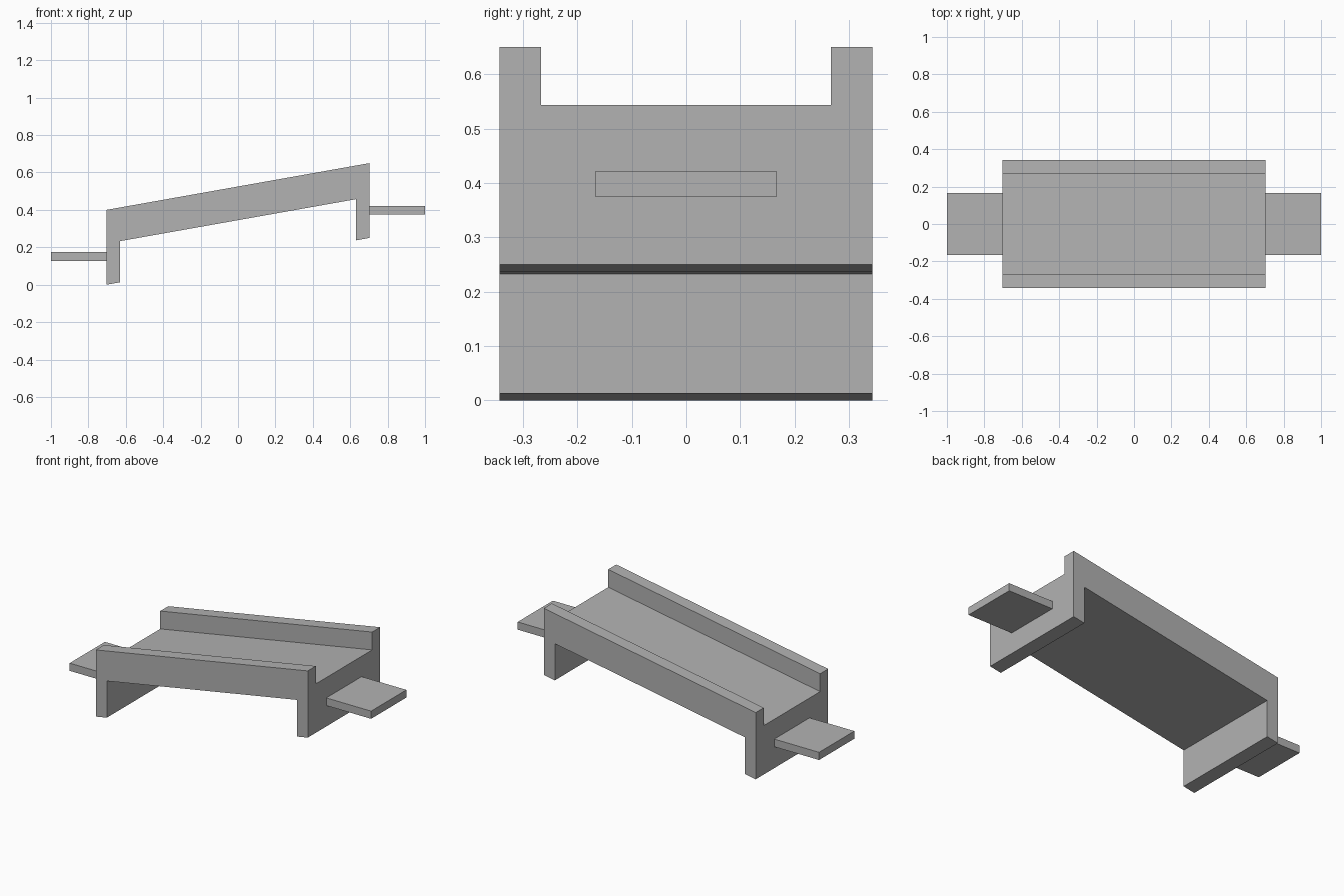
import bpy
import bmesh

if "Cube" in bpy.data.objects:
    bpy.data.objects.remove(bpy.data.objects["Cube"], do_unlink=True)

HALF_LEN, HALF_WID = 0.703, 0.343
RAIL_INNER, RAIL_HEIGHT = 0.267, 0.107
LEG = 0.073                 # leg thickness
SLOPE = 0.25 / (2 * HALF_LEN)

grey = bpy.data.materials.new("plain grey")
grey.use_nodes = True
grey.diffuse_color = (0.448, 0.448, 0.448, 1)
grey.node_tree.nodes["Principled BSDF"].inputs["Base Color"].default_value = grey.diffuse_color


def finish(name, bm):
    bmesh.ops.recalc_face_normals(bm, faces=bm.faces)
    mesh = bpy.data.meshes.new(name)
    bm.to_mesh(mesh)
    bm.free()
    mesh.materials.append(grey)
    obj = bpy.data.objects.new(name, mesh)
    bpy.context.collection.objects.link(obj)


def sloped(x, height):
    """Point on the front side, at a height above the sloping foot line."""
    return (x, -HALF_WID, height + SLOPE * (x + HALF_LEN))


# Sloping channel with end legs: side profile extruded across the width
inner = HALF_LEN - LEG
deck, under = 0.293, 0.22
profile = [(-HALF_LEN, 0), (-inner, 0), (-inner, under), (inner, under),
           (inner, 0), (HALF_LEN, 0), (HALF_LEN, deck), (-HALF_LEN, deck)]
bm = bmesh.new()
side = bm.faces.new([bm.verts.new(sloped(x, h)) for x, h in profile])
swept = bmesh.ops.extrude_face_region(bm, geom=[side])["geom"]
bmesh.ops.translate(bm, vec=(0, 2 * HALF_WID, 0),
                    verts=[v for v in swept if isinstance(v, bmesh.types.BMVert)])
bmesh.ops.recalc_face_normals(bm, faces=bm.faces)

# Side rails: split off the deck edges and raise them
for y in (-RAIL_INNER, RAIL_INNER):
    bmesh.ops.bisect_plane(bm, geom=bm.verts[:] + bm.edges[:] + bm.faces[:],
                           plane_co=(0, y, 0), plane_no=(0, 1, 0))
bm.normal_update()
rails = [f for f in bm.faces if f.normal.z > 0.9
         and abs(f.calc_center_median().y) > RAIL_INNER
         and abs(f.calc_center_median().x) < 0.1
         and f.calc_center_median().z > 0.36]
raised = bmesh.ops.extrude_face_region(bm, geom=rails)["geom"]
bmesh.ops.translate(bm, vec=(0, 0, RAIL_HEIGHT),
                    verts=[v for v in raised if isinstance(v, bmesh.types.BMVert)])
bmesh.ops.dissolve_limit(bm, angle_limit=0.01, verts=bm.verts, edges=bm.edges)
finish("sloped_channel", bm)

# Level tabs on both ends
for name, sign, z in (("lower_tab", -1, 0.151), ("upper_tab", 1, 0.398)):
    bm = bmesh.new()
    bmesh.ops.create_cube(bm, size=1)
    bmesh.ops.scale(bm, vec=(1 - HALF_LEN, 0.334, 0.046), verts=bm.verts)
    bmesh.ops.translate(bm, vec=(sign * (1 + HALF_LEN) / 2, 0, z), verts=bm.verts)
    finish(name, bm)
